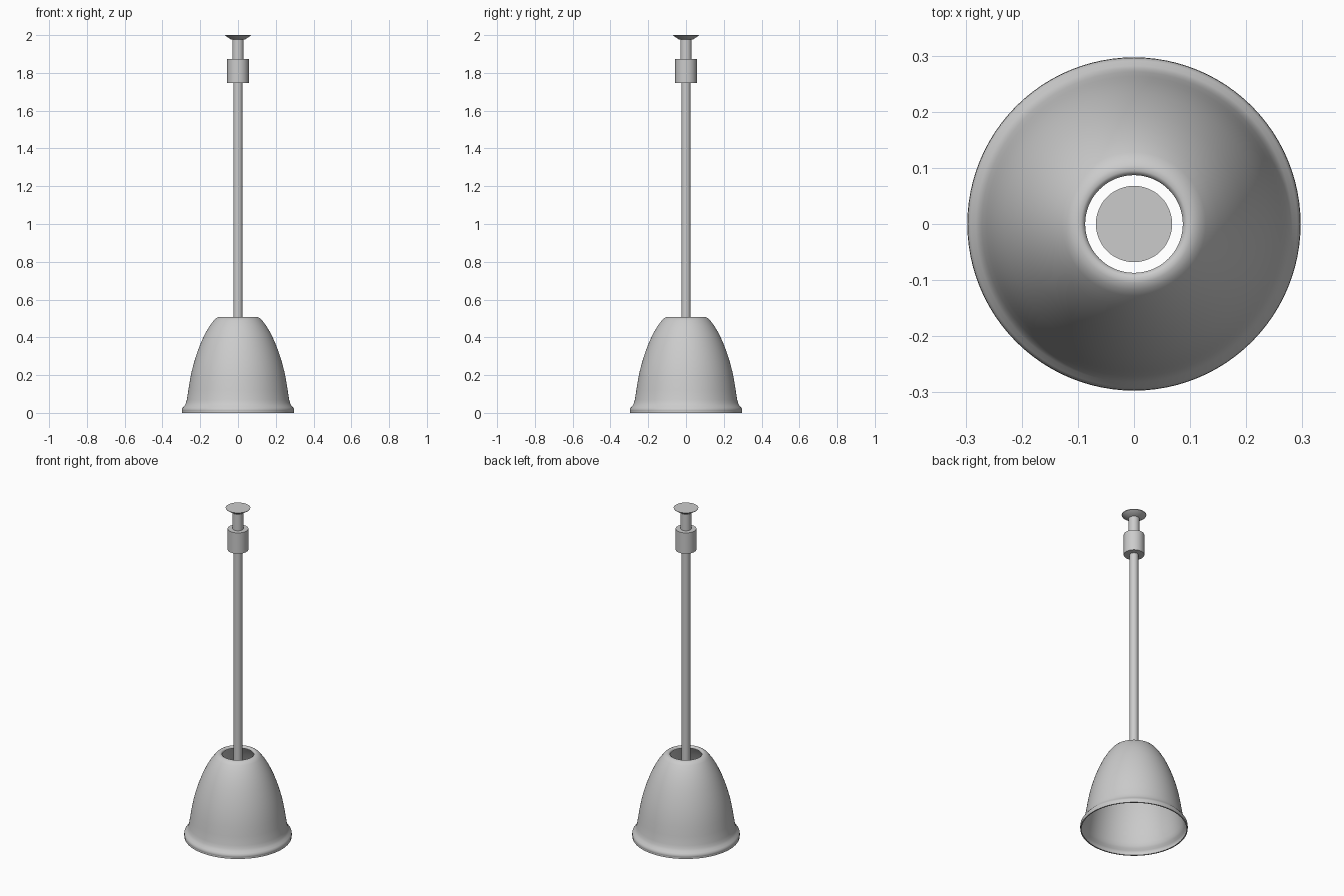
import bpy, bmesh, math

if "Cube" in bpy.data.objects:
    bpy.data.objects.remove(bpy.data.objects["Cube"])


def lathe(name, profile, segments=64, angle=35):
    """Revolve (radius, z) points about z; radius 0 closes the end."""
    bm = bmesh.new()
    verts = [bm.verts.new((r, 0, z)) for r, z in profile]
    edges = [bm.edges.new(pair) for pair in zip(verts, verts[1:])]
    bmesh.ops.spin(bm, geom=verts + edges, cent=(0, 0, 0), axis=(0, 0, 1),
                   angle=math.tau, steps=segments)
    bmesh.ops.remove_doubles(bm, verts=bm.verts, dist=0.0002)
    bmesh.ops.recalc_face_normals(bm, faces=bm.faces)
    # thin open shells: make the outside face outward
    if profile[0][0] > 0:
        if sum(f.normal.x * f.calc_center_median().x for f in bm.faces) < 0:
            bmesh.ops.reverse_faces(bm, faces=bm.faces)
    mesh = bpy.data.meshes.new(name)
    bm.to_mesh(mesh)
    bm.free()
    obj = bpy.data.objects.new(name, mesh)
    bpy.context.collection.objects.link(obj)
    bpy.ops.object.select_all(action='DESELECT')
    bpy.context.view_layer.objects.active = obj
    obj.select_set(True)
    bpy.ops.object.shade_smooth_by_angle(angle=math.radians(angle))
    return obj


def cylinder(name, radius, z0, z1, segments=32):
    return lathe(name, [(0, z0), (radius, z0), (radius, z1), (0, z1)], segments)


# bell-shaped open shade with a flared lip and a hole at the top
lathe("shade", [
    (0.294, 0.005), (0.297, 0.012), (0.296, 0.022), (0.291, 0.030),
    (0.282, 0.040), (0.276, 0.052), (0.271, 0.07), (0.263, 0.12),
    (0.255, 0.17), (0.245, 0.22), (0.232, 0.27), (0.216, 0.32),
    (0.197, 0.37), (0.174, 0.42), (0.150, 0.46), (0.128, 0.49),
    (0.117, 0.501), (0.105, 0.507), (0.095, 0.508), (0.089, 0.504),
    (0.087, 0.497)], 96, 60)
# thin edge under the lip
lathe("shade_base_rim", [(0.289, 0.0), (0.296, 0.0), (0.296, 0.012)], 96)

# hanging rod, collar and neck
cylinder("rod", 0.024, 0.42, 1.76)
cylinder("collar", 0.057, 1.746, 1.873)
cylinder("neck", 0.030, 1.86, 1.985)

# flared ceiling mount
lathe("ceiling_mount", [(0, 1.976), (0.036, 1.976), (0.067, 1.997),
                        (0.068, 2.0), (0, 2.0)], 48)
